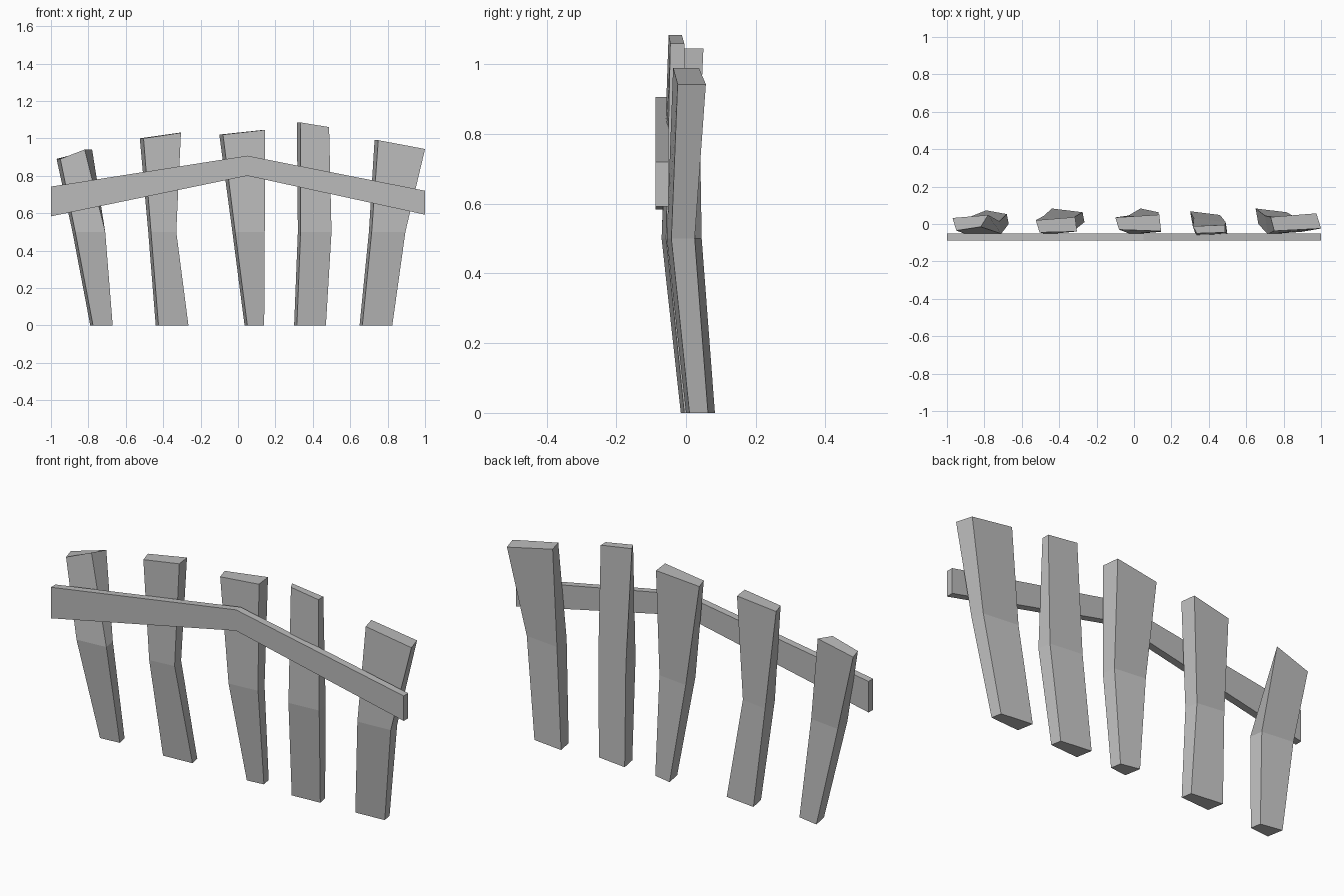
import bpy
import bmesh

cube = bpy.data.objects.get("Cube")
if cube:
    bpy.data.objects.remove(cube, do_unlink=True)

wood = bpy.data.materials.new("weathered_grey")
wood.use_nodes = True
colour = (0.5, 0.5, 0.5, 1.0)
wood.diffuse_color = colour
wood.node_tree.nodes["Principled BSDF"].inputs["Base Color"].default_value = colour


def loft(name, rings):
    """Join four-cornered rings into a closed, flat-faced board."""
    bm = bmesh.new()
    loops = [[bm.verts.new(point) for point in ring] for ring in rings]
    for lower, upper in zip(loops, loops[1:]):
        for i in range(4):
            j = (i + 1) % 4
            bm.faces.new((lower[i], lower[j], upper[j], upper[i]))
    bm.faces.new(loops[0])
    bm.faces.new(loops[-1])
    bmesh.ops.recalc_face_normals(bm, faces=bm.faces)
    mesh = bpy.data.meshes.new(name)
    bm.to_mesh(mesh)
    bm.free()
    mesh.materials.append(wood)
    board = bpy.data.objects.new(name, mesh)
    bpy.context.collection.objects.link(board)
    return board


def ring(left, right, front, back, left_z, right_z, shift_left=-0.015, shift_right=-0.01):
    """Corners in order: front left, front right, back right, back left."""
    return [
        (left, front[0], left_z),
        (right, front[1], right_z),
        (right + shift_right, back[1], right_z),
        (left + shift_left, back[0], left_z),
    ]


def picket(name, foot, waist, top, heights, front, back, offset=0.0, top_shift=-0.01):
    """Crooked picket that leans forward to the waist and back at the top."""
    def moved(pair):
        return [y + offset for y in pair]

    waist_z = 0.5
    return loft(name, [
        ring(*foot, moved((0.0, 0.01)), moved((0.083, 0.063)), 0, 0),
        ring(*waist, moved((-0.055, -0.042)), moved((0.045, 0.025)), waist_z, waist_z),
        ring(*top, front, back, *heights, shift_left=-0.02, shift_right=top_shift),
    ])


# Five uneven pickets
picket("picket_far_right", foot=(-0.775, -0.67), waist=(-0.87, -0.71),
       top=(-0.95, -0.82), heights=(0.89, 0.94),
       front=(-0.035, -0.015), back=(0.032, 0.048), offset=-0.01, top_shift=0.04)
picket("picket_right", foot=(-0.425, -0.265), waist=(-0.465, -0.33),
       top=(-0.505, -0.305), heights=(1.0, 1.03),
       front=(-0.045, -0.04), back=(0.02, 0.037))
picket("picket_middle", foot=(0.05, 0.14), waist=(-0.015, 0.143),
       top=(-0.08, 0.145), heights=(1.02, 1.045),
       front=(-0.03, -0.038), back=(0.035, 0.05))
picket("picket_left", foot=(0.315, 0.47), waist=(0.335, 0.5),
       top=(0.335, 0.487), heights=(1.085, 1.06),
       front=(-0.05, -0.045), back=(-0.012, -0.005), offset=-0.015, top_shift=0.0)
picket("picket_far_left", foot=(0.665, 0.825), waist=(0.715, 0.895),
       top=(0.75, 1.0), heights=(0.99, 0.943),
       front=(-0.037, -0.024), back=(0.037, 0.057), top_shift=-0.025)

# Bent cross rail nailed across the front
rail_front, rail_back = -0.087, -0.05
loft("cross_rail", [
    [(x, rail_front, low), (x, rail_back, low), (x, rail_back, high), (x, rail_front, high)]
    for x, low, high in ((-1, 0.583, 0.742), (0.05, 0.8, 0.907), (1, 0.592, 0.72))
])
